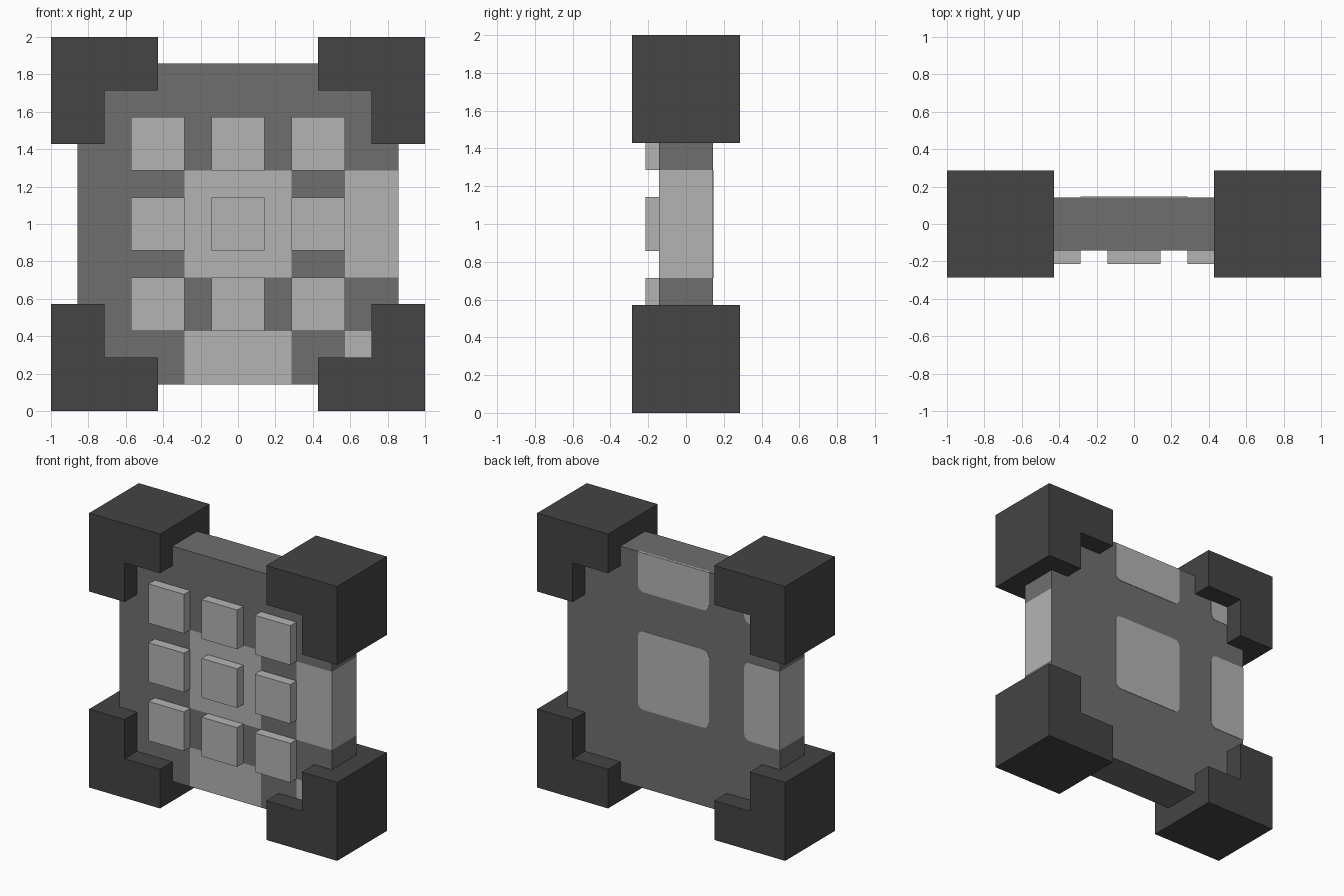
import bpy, bmesh
from mathutils import Vector

if "Cube" in bpy.data.objects:
    bpy.data.objects.remove(bpy.data.objects["Cube"], do_unlink=True)

U = 1 / 7  # modelling grid unit


def material(name, value):
    m = bpy.data.materials.new(name)
    m.use_nodes = True
    colour = (value, value, value, 1)
    m.diffuse_color = colour
    m.node_tree.nodes["Principled BSDF"].inputs["Base Color"].default_value = colour
    return m


charcoal = material("charcoal", 0.058)
mid_grey = material("mid_grey", 0.159)
light_grey = material("light_grey", 0.456)


def finish(name, bm, *mats):
    bmesh.ops.recalc_face_normals(bm, faces=bm.faces)
    mesh = bpy.data.meshes.new(name)
    bm.to_mesh(mesh)
    bm.free()
    for m in mats:
        mesh.materials.append(m)
    ob = bpy.data.objects.new(name, mesh)
    ob.location.z = 1
    bpy.context.collection.objects.link(ob)
    return ob


def box(low, high):
    """Box between two corners given in grid units around the centre."""
    bm = bmesh.new()
    bmesh.ops.create_cube(bm, size=1)
    low, high = Vector(low) * U, Vector(high) * U
    for v in bm.verts:
        v.co = Vector(a + (b - a) * (c + 0.5) for a, b, c in zip(low, high, v.co))
    return bm


# Main panel, cut along the borders of its painted squares
panel = box((-6, -1, -6), (6, 1, 6))
for axis, cuts in (("X", (-2, 2, 4)), ("Z", (-4, -2, 2))):
    normal = Vector((axis == "X", 0, axis == "Z"))
    for c in cuts:
        bmesh.ops.bisect_plane(panel, geom=panel.verts[:] + panel.edges[:] + panel.faces[:],
                               plane_co=normal * c * U, plane_no=normal)
panel.normal_update()
for f in panel.faces:
    c = f.calc_center_median() / U
    in_x = abs(c.x) < 2 or c.x > 4
    in_z = abs(c.z) < 2 or c.z < -4
    front = f.normal.y < -0.5 and in_x and in_z
    side = abs(f.normal.x) > 0.5 and abs(c.z) < 2
    f.material_index = int(front or side)
finish("panel", panel, mid_grey, light_grey)

# Rounded light squares on the back, square where they meet the panel border
for col, (x0, x1) in (("centre", (-2, 2)), ("right", (-6, -4))):
    for row, (z0, z1) in (("middle", (-2, 2)), ("top", (4, 6))):
        patch = box((x0, 0.9, z0), (x1, 1.02, z1))
        corners = []
        for e in patch.edges:
            a, b = (v.co / U for v in e.verts)
            if abs(a.y - b.y) > 0.05 and max(abs(a.x), abs(a.z)) < 5.9:
                corners.append(e)
        bmesh.ops.bevel(patch, geom=corners, offset=0.045, segments=4,
                        profile=0.5, affect="EDGES")
        finish(f"back_patch_{row}_{col}", patch, light_grey)

# Nine raised buttons on the front
for i, row in enumerate(("bottom", "middle", "top")):
    for j, col in enumerate(("right", "centre", "left")):
        x, z = 3 * (j - 1), 3 * (i - 1)
        button = box((x - 1, -1.5, z - 1), (x + 1, -0.9, z + 1))
        finish(f"button_{row}_{col}", button, light_grey)

# L-shaped corner guards
outline = ((3, 7), (7, 7), (7, 3), (5, 3), (5, 5), (3, 5))
for sx, side in ((1, "left"), (-1, "right")):
    for sz, level in ((1, "top"), (-1, "bottom")):
        guard = bmesh.new()
        verts = [guard.verts.new((sx * x * U, -2 * U, sz * z * U)) for x, z in outline]
        face = guard.faces.new(verts)
        extruded = bmesh.ops.extrude_face_region(guard, geom=[face])["geom"]
        moved = [g for g in extruded if isinstance(g, bmesh.types.BMVert)]
        bmesh.ops.translate(guard, verts=moved, vec=(0, 4 * U, 0))
        finish(f"corner_guard_{level}_{side}", guard, charcoal)
